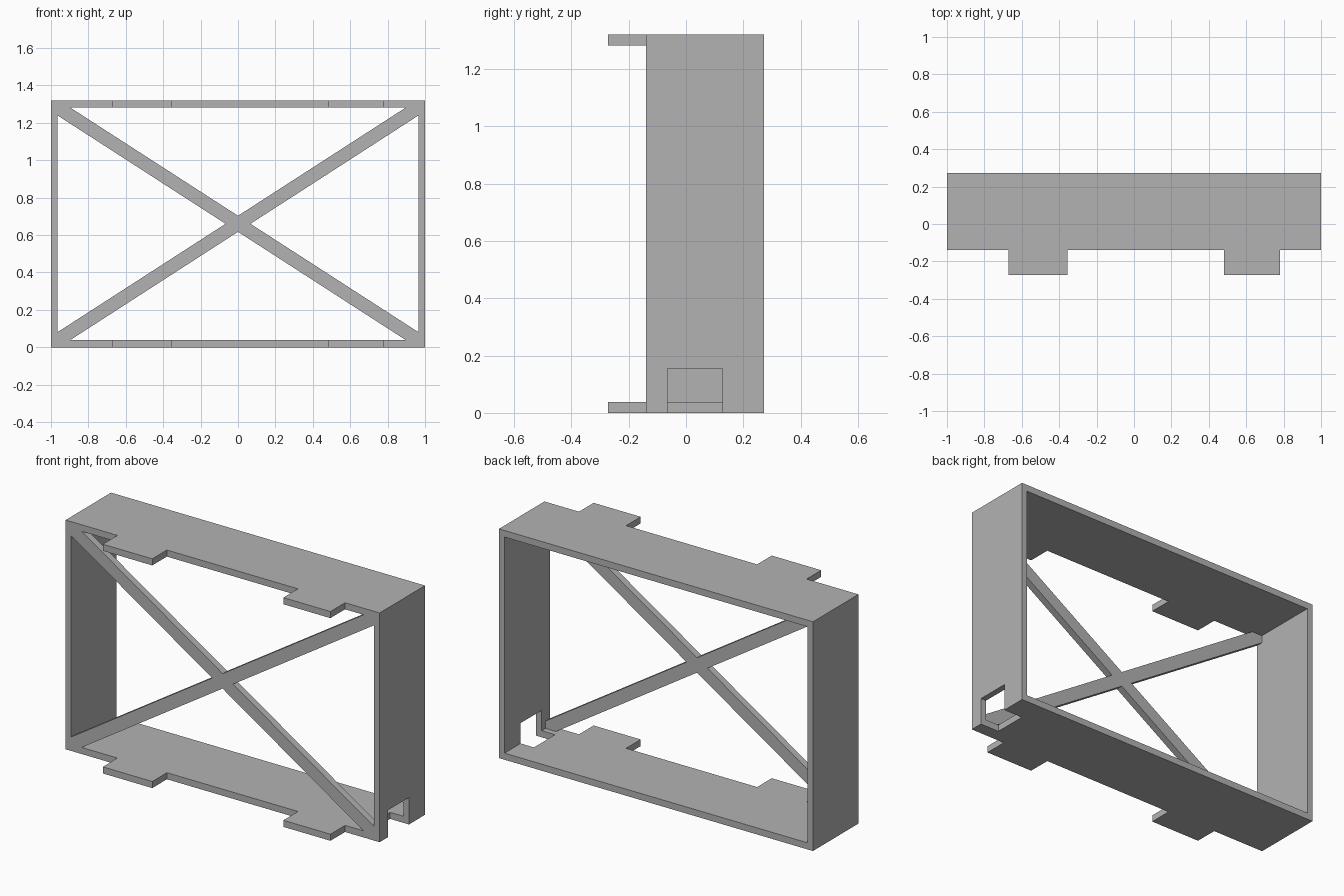
import bpy, bmesh
from mathutils import Vector

old = bpy.data.objects.get("Cube")
if old:
    bpy.data.objects.remove(old, do_unlink=True)

# Main dimensions
HEIGHT = 1.32
FRONT, BACK = -0.14, 0.273
SIDE_T, SLAB_T, BRACE_T = 0.035, 0.038, 0.04

grey = bpy.data.materials.new("plain grey")
grey.diffuse_color = (0.45, 0.45, 0.45, 1)
grey.use_nodes = True
grey.node_tree.nodes["Principled BSDF"].inputs["Base Color"].default_value = (0.45, 0.45, 0.45, 1)


def make_object(name, bm):
    bmesh.ops.recalc_face_normals(bm, faces=bm.faces)
    mesh = bpy.data.meshes.new(name)
    bm.to_mesh(mesh)
    bm.free()
    mesh.materials.append(grey)
    obj = bpy.data.objects.new(name, mesh)
    bpy.context.collection.objects.link(obj)
    return obj


def box(name, low, high):
    low, high = Vector(low), Vector(high)
    bm = bmesh.new()
    bmesh.ops.create_cube(bm, size=1)
    bmesh.ops.scale(bm, vec=high - low, verts=bm.verts)
    bmesh.ops.translate(bm, vec=(low + high) / 2, verts=bm.verts)
    return make_object(name, bm)


def prism(name, outline, y0, y1):
    """Extrude an x-z outline along y."""
    bm = bmesh.new()
    face = bm.faces.new([bm.verts.new((x, y0, z)) for x, z in outline])
    new = bmesh.ops.extrude_face_region(bm, geom=[face])["geom"]
    bmesh.ops.translate(bm, vec=(0, y1 - y0, 0),
                        verts=[v for v in new if isinstance(v, bmesh.types.BMVert)])
    return make_object(name, bm)


def combine(target, tool, operation):
    """Apply one boolean and discard the tool."""
    mod = target.modifiers.new(operation, "BOOLEAN")
    mod.operation, mod.object, mod.solver = operation, tool, "EXACT"
    bpy.context.view_layer.objects.active = target
    bpy.ops.object.modifier_apply(modifier=mod.name)
    bpy.data.objects.remove(tool, do_unlink=True)


# Open rectangular frame
frame = box("braced_frame", (-1, FRONT, 0), (1, BACK, HEIGHT))
combine(frame, box("opening", (SIDE_T - 1, -1, SLAB_T), (1 - SIDE_T, 1, HEIGHT - SLAB_T)),
        "DIFFERENCE")

# Front tabs on the top and bottom slabs
for z in (0, HEIGHT - SLAB_T):
    for x0, x1 in ((-0.67, -0.355), (0.48, 0.78)):
        combine(frame, box("tab", (x0, -0.273, z), (x1, FRONT + 0.02, z + SLAB_T)), "UNION")

# Diagonal cross brace, one quadrant mirrored into four
w, h = 1 - SIDE_T, HEIGHT / 2 - SLAB_T
slope, half = 0.645, 0.043
quarter = [(half / slope, 0), (w, w * slope - half), (w + 0.01, h + 0.01),
           ((h - half) / slope, h), (0, half)]
quarter.insert(2, (w + 0.01, w * slope - half))
quarter.insert(4, ((h - half) / slope, h + 0.01))
upper = quarter + [(-x, z) for x, z in quarter[-2::-1]]
cross = upper + [(x, -z) for x, z in upper[-2:0:-1]]
brace = prism("brace", [(x, z + HEIGHT / 2) for x, z in cross], FRONT, FRONT + BRACE_T)
combine(frame, brace, "UNION")

# Notch through the lower left wall and the slab beside it
combine(frame, box("notch", (0.88, -0.065, -0.1), (1.1, 0.127, 0.155)), "DIFFERENCE")

# Merge coplanar faces
bm = bmesh.new()
bm.from_mesh(frame.data)
bmesh.ops.remove_doubles(bm, verts=bm.verts, dist=0.0001)
bmesh.ops.dissolve_limit(bm, angle_limit=0.01, verts=bm.verts, edges=bm.edges)
bm.to_mesh(frame.data)
bm.free()
